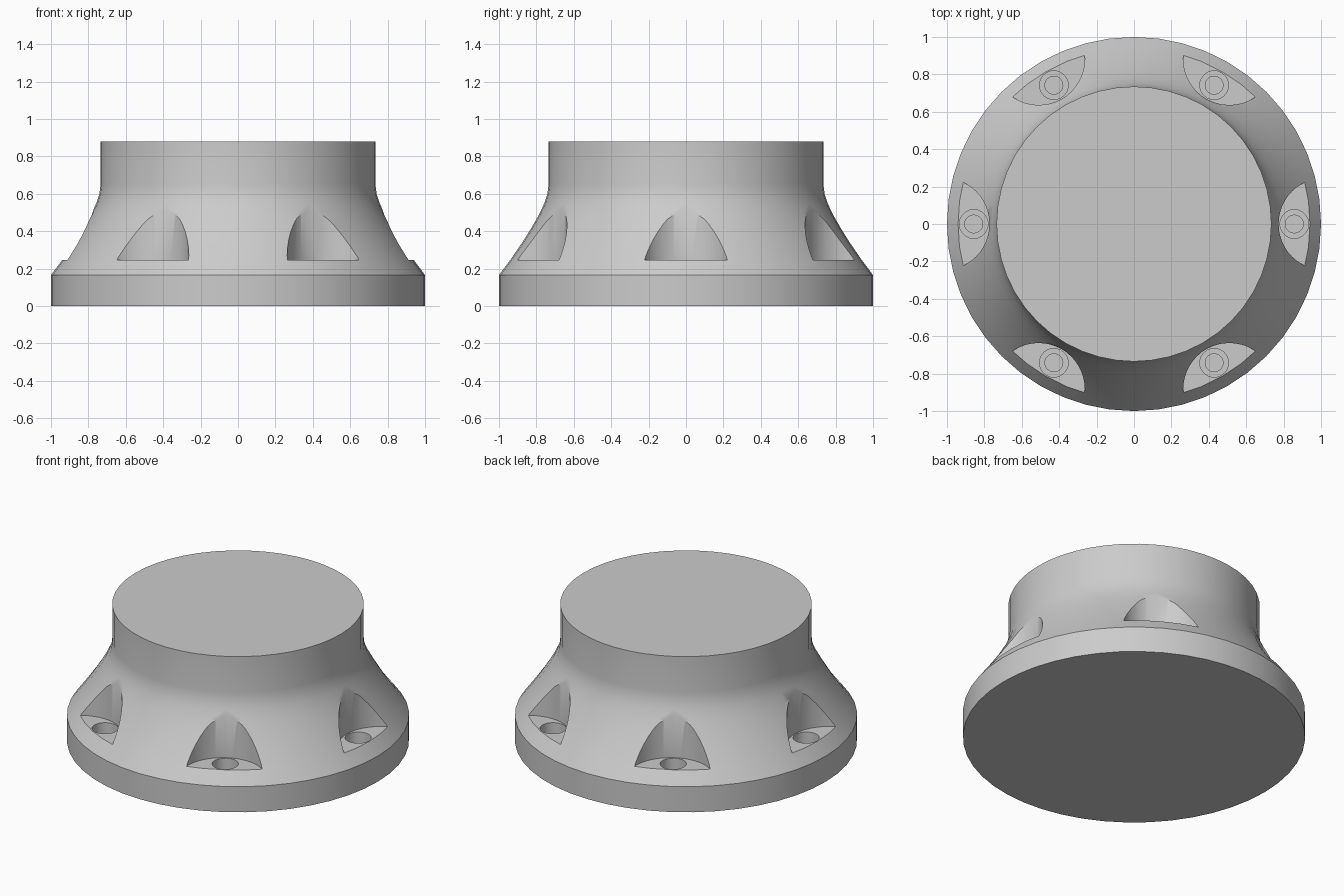
import bpy, bmesh, math
from mathutils import Matrix, Vector

cube = bpy.data.objects.get("Cube")
if cube:
    bpy.data.objects.remove(cube, do_unlink=True)

grey = bpy.data.materials.new("plain grey")
grey.use_nodes = True
grey.diffuse_color = (0.6, 0.6, 0.6, 1)
grey.node_tree.nodes["Principled BSDF"].inputs["Base Color"].default_value = (0.6, 0.6, 0.6, 1)


def add_object(name, bm):
    bmesh.ops.recalc_face_normals(bm, faces=bm.faces)
    mesh = bpy.data.meshes.new(name)
    bm.to_mesh(mesh)
    bm.free()
    mesh.materials.append(grey)
    obj = bpy.data.objects.new(name, mesh)
    bpy.context.collection.objects.link(obj)
    return obj


def lathe(name, profile, sides):
    """Closed solid turned around the z axis."""
    bm = bmesh.new()
    rings = []
    for r, z in profile:
        rings.append([bm.verts.new((r * math.cos(a), r * math.sin(a), z))
                      for a in (math.tau * i / sides for i in range(sides))])
    for low, high in zip(rings, rings[1:]):
        for i in range(sides):
            j = (i + 1) % sides
            bm.faces.new((low[i], low[j], high[j], high[i]))
    bm.faces.new(rings[0])
    bm.faces.new(rings[-1])
    return add_object(name, bm)


def ring_cutter(name, distance, radius, bottom, top, sides):
    """Six upright cylinders evenly spaced around the body."""
    bm = bmesh.new()
    for i in range(6):
        spin = Matrix.Rotation(math.tau * i / 6, 4, "Z")
        place = Matrix.Translation(Vector((distance, 0, (bottom + top) / 2)))
        bmesh.ops.create_cone(bm, cap_ends=True, segments=sides, radius1=radius,
                              radius2=radius, depth=top - bottom, matrix=spin @ place)
    cutter = add_object(name, bm)
    cutter.hide_render = True
    return cutter


# Flanged body: rim, sloping shoulder, straight neck
body = lathe("flanged_body", [
    (1, 0), (1, 0.165), (0.937, 0.25), (0.875, 0.34), (0.825, 0.42), (0.785, 0.49),
    (0.757, 0.55), (0.741, 0.6), (0.735, 0.65), (0.735, 0.88)], 48)

# Scooped bolt pockets, counterbores and blind bolt holes
cutters = [
    ring_cutter("pocket_cutter", 1.02, 0.247, 0.245, 1.0, 48),
    ring_cutter("counterbore_cutter", 0.857, 0.077, 0.145, 0.3, 20),
    ring_cutter("bolt_hole_cutter", 0.857, 0.048, 0.04, 0.2, 20),
]
bpy.context.view_layer.objects.active = body
for cutter in cutters:
    cut = body.modifiers.new(cutter.name, "BOOLEAN")
    cut.operation = "DIFFERENCE"
    cut.solver = "EXACT"
    cut.object = cutter
    bpy.ops.object.modifier_apply(modifier=cut.name)
for cutter in cutters:
    bpy.data.objects.remove(cutter, do_unlink=True)

bpy.ops.object.select_all(action="DESELECT")
body.select_set(True)
bpy.ops.object.shade_smooth_by_angle(angle=math.radians(30))
